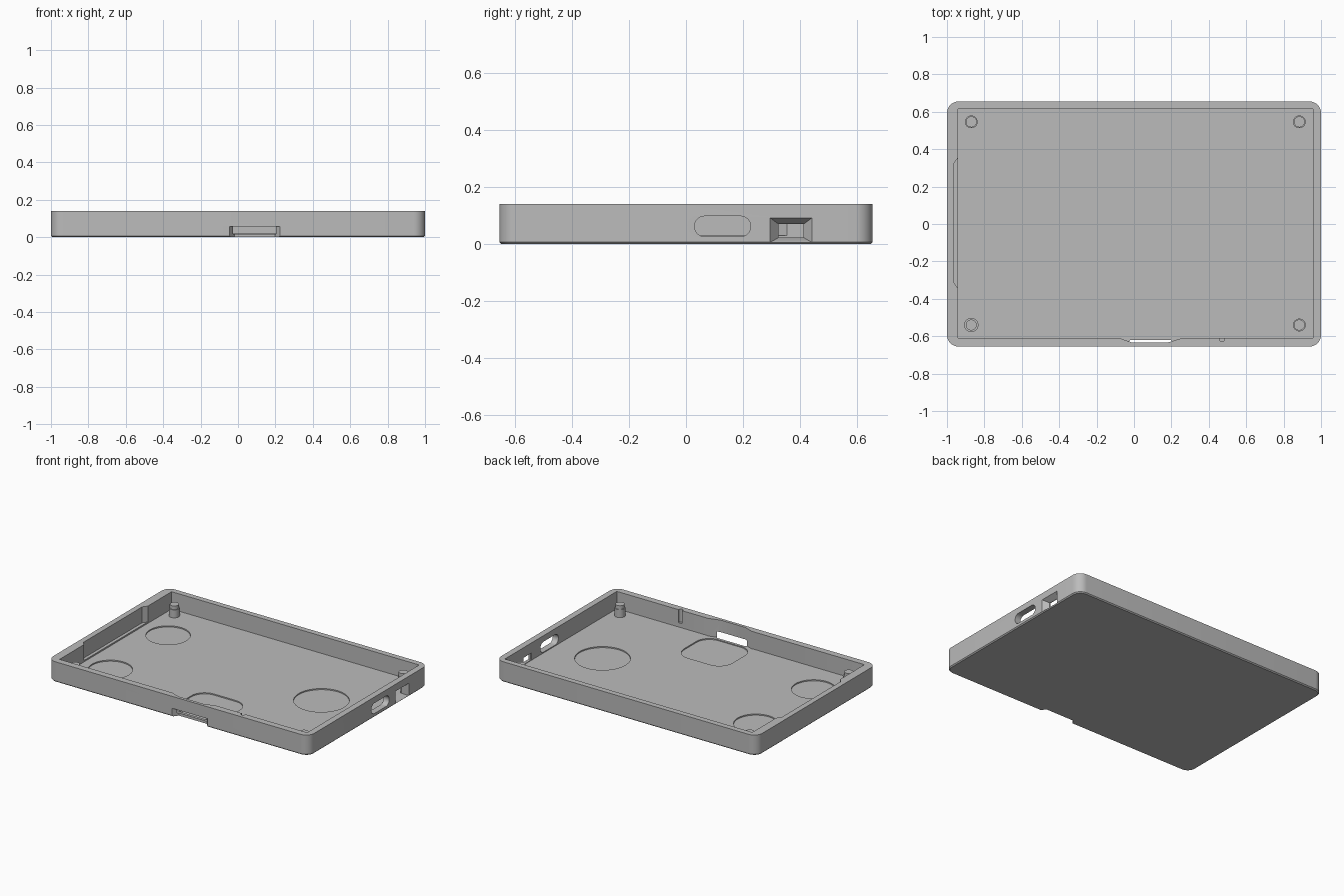
import bpy, bmesh, math

if "Cube" in bpy.data.objects:
    bpy.data.objects.remove(bpy.data.objects["Cube"])

FLOOR, TOP = 0.02, 0.14

grey = bpy.data.materials.new("plain grey")
grey.diffuse_color = (0.5, 0.5, 0.5, 1)
grey.use_nodes = True
grey.node_tree.nodes["Principled BSDF"].inputs["Base Color"].default_value = grey.diffuse_color


def loft(name, loops):
    """Solid skinned through matching loops of 3D points, capped at both ends."""
    bm = bmesh.new()
    rings = [[bm.verts.new(p) for p in loop] for loop in loops]
    n = len(rings[0])
    for a, b in zip(rings, rings[1:]):
        for i in range(n):
            j = (i + 1) % n
            bm.faces.new((a[i], a[j], b[j], b[i]))
    bm.faces.new(rings[0][::-1])
    bm.faces.new(rings[-1])
    bmesh.ops.recalc_face_normals(bm, faces=bm.faces)
    mesh = bpy.data.meshes.new(name)
    bm.to_mesh(mesh)
    bm.free()
    mesh.materials.append(grey)
    obj = bpy.data.objects.new(name, mesh)
    bpy.context.collection.objects.link(obj)
    return obj


def rounded(u0, u1, v0, v1, r, n=8):
    """Rounded rectangle outline."""
    pts = []
    for k, (u, v) in enumerate([(u1 - r, v1 - r), (u0 + r, v1 - r),
                                (u0 + r, v0 + r), (u1 - r, v0 + r)]):
        for i in range(n + 1):
            a = math.pi / 2 * (k + i / n)
            pts.append((u + r * math.cos(a), v + r * math.sin(a)))
    return pts


def circle(x, y, r, n=48):
    return [(x + r * math.cos(2 * math.pi * i / n),
             y + r * math.sin(2 * math.pi * i / n)) for i in range(n)]


def rect(u0, u1, v0, v1):
    return [(u0, v0), (u1, v0), (u1, v1), (u0, v1)]


def at_z(pts, z):
    return [(x, y, z) for x, y in pts]


def at_x(pts, x):
    return [(x, y, z) for y, z in pts]


def prism(name, pts, z0, z1):
    return loft(name, [at_z(pts, z0), at_z(pts, z1)])


def smooth(obj):
    bpy.ops.object.select_all(action='DESELECT')
    obj.select_set(True)
    bpy.context.view_layer.objects.active = obj
    bpy.ops.object.shade_smooth_by_angle(angle=math.radians(30))


# Outer shell with a fine chamfer along the bottom edge
tray = loft("tray", [
    at_z(rounded(-0.993, 0.993, -0.648, 0.648, 0.055), 0),
    at_z(rounded(-1, 1, -0.655, 0.655, 0.062), 0.007),
    at_z(rounded(-1, 1, -0.655, 0.655, 0.062), TOP)])

cutters = [
    # Main cavity
    prism("cavity", rect(-0.94, 0.957, -0.61, 0.616), FLOOR, 0.2),
    # Long relief in the left wall
    prism("left_relief", [(-0.9, -0.345), (-0.94, -0.345), (-0.962, -0.315),
                          (-0.962, 0.325), (-0.94, 0.355), (-0.9, 0.355)], 0.03, 0.21),
    # Flared relief in the front wall
    prism("front_relief", [(-0.08, -0.6), (-0.08, -0.609), (-0.01, -0.634),
                           (0.18, -0.634), (0.26, -0.609), (0.26, -0.6)], 0.018, 0.22),
    # Tapered card slot through the front wall and floor edge
    prism("card_slot", [(-0.07, -0.69), (0.25, -0.69),
                        (0.197, -0.619), (-0.02, -0.619)], -0.05, 0.057),
    # Small groove in the front wall
    prism("groove", circle(0.47, -0.615, 0.014, 24), 0.05, 0.23),
    # Shallow floor pockets
    prism("slot_pocket", rounded(-0.1, 0.27, -0.6, -0.265, 0.1), 0.012, 0.05),
    prism("large_pocket", circle(0.608, 0.045, 0.175), 0.012, 0.06),
    prism("back_pocket", circle(-0.735, 0.285, 0.14), 0.012, 0.06),
    prism("front_pocket", circle(-0.74, -0.34, 0.14), 0.012, 0.06),
]

# Oval port in the right wall
oval = rounded(0.03, 0.227, 0.026, 0.098, 0.0355)
cutters.append(loft("oval_port", [at_x(oval, 0.93), at_x(oval, 1.05)]))

# Port with bevelled surround in the right wall
inner = rect(0.325, 0.413, 0.023, 0.07)
cutters.append(loft("bevelled_port", [
    at_x(inner, 0.93), at_x(inner, 0.965),
    at_x(rect(0.287, 0.45, 0.001, 0.098), 1.01)]))

for cutter in cutters:
    cutter.hide_render = True
    mod = tray.modifiers.new(cutter.name, 'BOOLEAN')
    mod.operation = 'DIFFERENCE'
    mod.solver = 'EXACT'
    mod.object = cutter

bpy.context.view_layer.objects.active = tray
for mod in list(tray.modifiers):
    bpy.ops.object.modifier_apply(modifier=mod.name)
for cutter in cutters:
    bpy.data.objects.remove(cutter, do_unlink=True)
smooth(tray)

# Stepped corner pegs
for label, x, y, r in [("back_left", -0.87, 0.546, 0.034), ("back_right", 0.884, 0.546, 0.034),
                       ("front_left", -0.87, -0.54, 0.038), ("front_right", 0.884, -0.54, 0.034)]:
    peg = loft(label + "_peg", [
        at_z(circle(x, y, r, 32), FLOOR - 0.006),
        at_z(circle(x, y, r, 32), 0.075),
        at_z(circle(x, y, 0.029, 32), 0.075),
        at_z(circle(x, y, 0.029, 32), 0.1)])
    smooth(peg)
